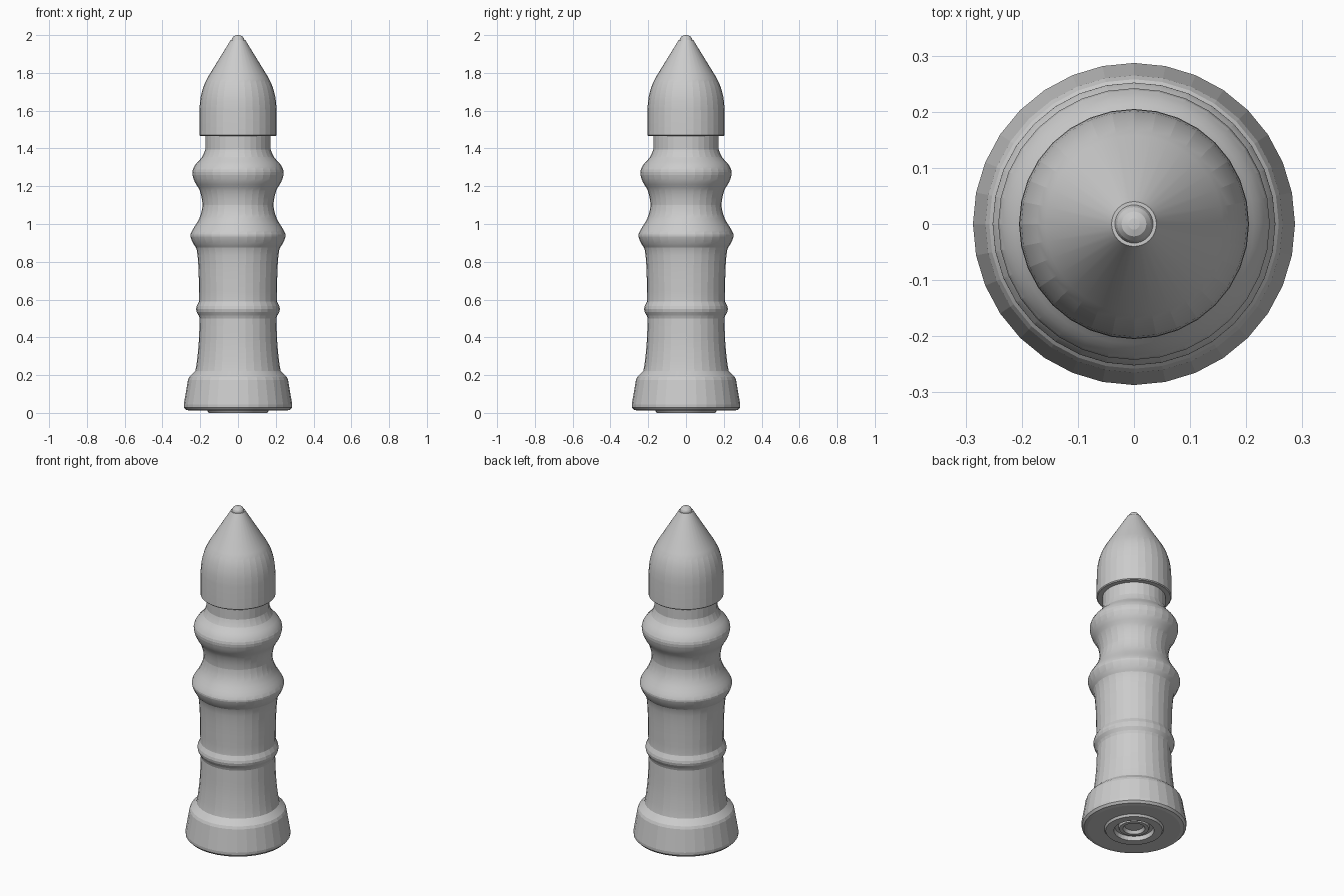
import bpy, bmesh, math

if "Cube" in bpy.data.objects:
    bpy.data.objects.remove(bpy.data.objects["Cube"])

SIDES = 32


def smooth(points, steps=3):
    """Catmull-Rom curve through (radius, height) points."""
    p = [points[0]] + points + [points[-1]]
    out = []
    for a, b, c, d in zip(p, p[1:], p[2:], p[3:]):
        for i in range(steps):
            t = i / steps
            out.append(tuple(0.5 * (2 * b[k] + (c[k] - a[k]) * t
                       + (2 * a[k] - 5 * b[k] + 4 * c[k] - d[k]) * t * t
                       + (3 * b[k] - a[k] - 3 * c[k] + d[k]) * t ** 3) for k in (0, 1)))
    return out + [points[-1]]


def lathe(name, profile):
    """Spin a (radius, height) profile about z; zero radius closes an end."""
    bm = bmesh.new()
    rings = []
    for r, z in profile:
        n = 1 if r < 1e-5 else SIDES
        rings.append([bm.verts.new((r * math.cos(math.tau * i / SIDES),
                                    r * math.sin(math.tau * i / SIDES), z)) for i in range(n)])
    for lo, hi in zip(rings, rings[1:]):
        for i in range(SIDES):
            j = (i + 1) % SIDES
            quad = [lo[i % len(lo)], lo[j % len(lo)], hi[j % len(hi)], hi[i % len(hi)]]
            bm.faces.new(list(dict.fromkeys(quad)))
    bmesh.ops.recalc_face_normals(bm, faces=bm.faces)
    mesh = bpy.data.meshes.new(name)
    bm.to_mesh(mesh)
    bm.free()
    obj = bpy.data.objects.new(name, mesh)
    bpy.context.collection.objects.link(obj)
    bpy.context.view_layer.objects.active = obj
    obj.select_set(True)
    bpy.ops.object.shade_smooth_by_angle(angle=math.radians(10))
    obj.select_set(False)
    return obj


# Underside: raised disc with a stepped central recess
under = [(0, 0.03), (0.05, 0.03), (0.06, 0.012), (0.08, 0.012), (0.085, 0.025),
         (0.105, 0.025), (0.11, 0), (0.155, 0), (0.163, 0.012)]
# Flared foot
foot = [(0.255, 0.012), (0.275, 0.016), (0.286, 0.028), (0.287, 0.045), (0.265, 0.175),
        (0.258, 0.19)]
# Lower shaft and thin collar
shaft = smooth([(0.226, 0.222), (0.218, 0.27), (0.208, 0.37), (0.203, 0.5)])
collar = [(0.208, 0.515), (0.219, 0.535), (0.222, 0.55), (0.219, 0.565), (0.207, 0.59)]
# Upper grip with two swells
grip = smooth([(0.206, 0.6), (0.209, 0.76), (0.218, 0.86), (0.236, 0.895), (0.252, 0.935),
               (0.243, 0.965), (0.205, 1.03), (0.188, 1.1), (0.202, 1.175), (0.23, 1.225),
               (0.242, 1.275), (0.225, 1.315), (0.19, 1.355), (0.173, 1.395)])
lathe("handle_body", under + foot + shaft + collar + grip + [(0.173, 1.48), (0, 1.48)])

# Pointed cap
dome = smooth([(0.204, 1.61), (0.198, 1.67), (0.182, 1.73), (0.158, 1.78)])
lathe("pointed_cap", [(0, 1.467), (0.2, 1.467), (0.205, 1.472)] + dome
      + [(0.044, 1.965), (0.04, 1.973), (0, 1.973)])

# Tip knob
lathe("tip_knob", [(0, 1.96), (0.034, 1.96), (0.034, 1.973), (0.03, 1.985),
                   (0.022, 1.995), (0.01, 1.999), (0, 2.0)])
